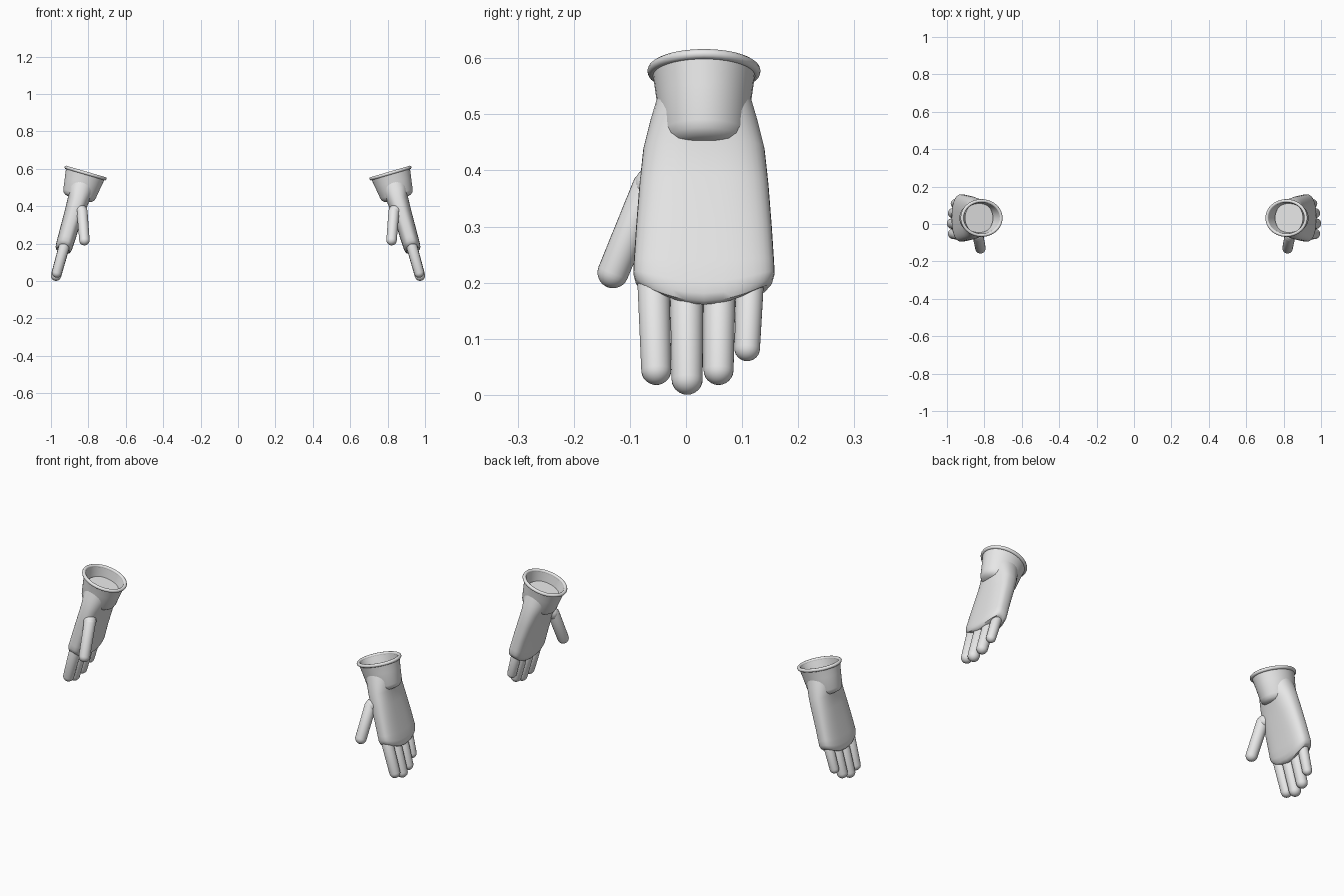
import bpy, bmesh, math
from mathutils import Vector

if "Cube" in bpy.data.objects:
    bpy.data.objects.remove(bpy.data.objects["Cube"])

grey = bpy.data.materials.new("light_grey")
grey.diffuse_color = (0.8, 0.8, 0.8, 1)
grey.use_nodes = True
grey.node_tree.nodes["Principled BSDF"].inputs["Base Color"].default_value = grey.diffuse_color

# Glove frame: w runs from the cuff opening to the fingertips, u points outward
OPENING = Vector((0.815, 0.0, 0.577))
W_AXIS = Vector((0.28, 0, -0.96))
U_AXIS = Vector((0.96, 0, 0.28))
CY = 0.032


def place(u, y, w):
    return OPENING + U_AXIS * u + W_AXIS * w + Vector((0, y, 0))


def power(c, n):
    return math.copysign(abs(c) ** (2 / n), c)


def oval(w, ru, ry, n=2, cu=0, bulge=0, seg=40):
    """Closed superellipse section; bulge pushes its middle toward the fingers."""
    pts = []
    for i in range(seg):
        a = 2 * math.pi * i / seg
        c, s = power(math.cos(a), n), power(math.sin(a), n)
        pts.append(place(cu + ru * c, CY + ry * s, w + bulge * (1 - 2 * s * s)))
    return pts


def loft(name, rings, side, closed=False):
    """Skin a row of rings; cap both ends, or join last to first."""
    bm = bmesh.new()
    loops = [[bm.verts.new((p.x * side, p.y, p.z)) for p in r] for r in rings]
    pairs = list(zip(loops, loops[1:]))
    if closed:
        pairs.append((loops[-1], loops[0]))
    else:
        bm.faces.new(loops[0])
        bm.faces.new(loops[-1])
    for a, b in pairs:
        for i in range(len(a)):
            j = (i + 1) % len(a)
            bm.faces.new((a[i], a[j], b[j], b[i]))
    bmesh.ops.recalc_face_normals(bm, faces=bm.faces)
    mesh = bpy.data.meshes.new(name)
    bm.to_mesh(mesh)
    bm.free()
    mesh.materials.append(grey)
    ob = bpy.data.objects.new(name, mesh)
    bpy.context.collection.objects.link(ob)
    bpy.context.view_layer.objects.active = ob
    ob.select_set(True)
    bpy.ops.object.shade_smooth_by_angle(angle=math.radians(40))
    ob.select_set(False)


def capsule(name, start, end, r0, r1, side, seg=20, steps=6):
    """Tapered round-ended digit between two points."""
    d = (end - start).normalized()
    a = d.orthogonal().normalized()
    b = d.cross(a)
    spec = []
    for k in range(steps):
        t = math.radians(86 * (1 - k / steps))
        spec.append((start - d * r0 * math.sin(t), r0 * math.cos(t)))
    for k in range(steps + 1):
        t = math.radians(86 * k / steps)
        spec.append((end + d * r1 * math.sin(t), r1 * math.cos(t)))
    rings = [[c + (a * math.cos(q) + b * math.sin(q)) * r
              for q in (2 * math.pi * i / seg for i in range(seg))]
             for c, r in spec]
    loft(name, rings, side)


# w, half width u, half width y, squareness, centre u, bulge
PALM = [(0.048, 0.078, 0.083, 2, 0, 0), (0.09, 0.072, 0.095, 2.2, 0, 0),
        (0.143, 0.058, 0.108, 2.5, -0.003, 0), (0.21, 0.053, 0.115, 2.7, -0.002, 0),
        (0.29, 0.049, 0.121, 2.8, 0, 0), (0.36, 0.047, 0.125, 2.9, 0, 0.006),
        (0.39, 0.046, 0.126, 3, 0, 0.014), (0.408, 0.043, 0.122, 3, 0, 0.017),
        (0.419, 0.036, 0.114, 3, 0, 0.018), (0.423, 0.026, 0.1, 3, 0, 0.018)]

# w, half width u, half width y: inside wall up, then outside wall down
CUFF = [(0.075, 0.08, 0.074), (0.0, 0.1, 0.084), (0.0, 0.108, 0.092),
        (0.05, 0.1, 0.085), (0.116, 0.09, 0.08), (0.13, 0.085, 0.074),
        (0.14, 0.074, 0.064), (0.145, 0.058, 0.05)]

# y at knuckle, y at tip, w at tip, radius
FINGERS = [("index_finger", -0.058, -0.053, 0.554, 0.027),
           ("middle_finger", 0.001, 0.002, 0.571, 0.028),
           ("ring_finger", 0.06, 0.058, 0.554, 0.027),
           ("little_finger", 0.114, 0.109, 0.514, 0.023)]

for side, tag in ((1, "right"), (-1, "left")):
    loft(f"{tag}_palm", [oval(*row) for row in PALM], side)
    loft(f"{tag}_cuff", [oval(*row) for row in CUFF], side)

    # Rolled rim round the cuff opening
    rim = []
    for k in range(10):
        q = 2 * math.pi * k / 10
        off = 0.009 * math.cos(q)
        rim.append(oval(0.009 * math.sin(q), 0.108 + off, 0.092 + off))
    loft(f"{tag}_cuff_rim", rim, side, closed=True)

    for name, y0, y1, w, r in FINGERS:
        capsule(f"{tag}_{name}", place(0, y0, 0.39), place(-0.002, y1, w),
                r + 0.003, r, side)

    # Thumb and its base joint
    capsule(f"{tag}_thumb", Vector((0.833, -0.068, 0.368)),
            Vector((0.821, -0.13, 0.218)), 0.03, 0.028, side)
    capsule(f"{tag}_thumb_base", Vector((0.855, -0.035, 0.39)),
            Vector((0.838, -0.06, 0.375)), 0.03, 0.032, side)
